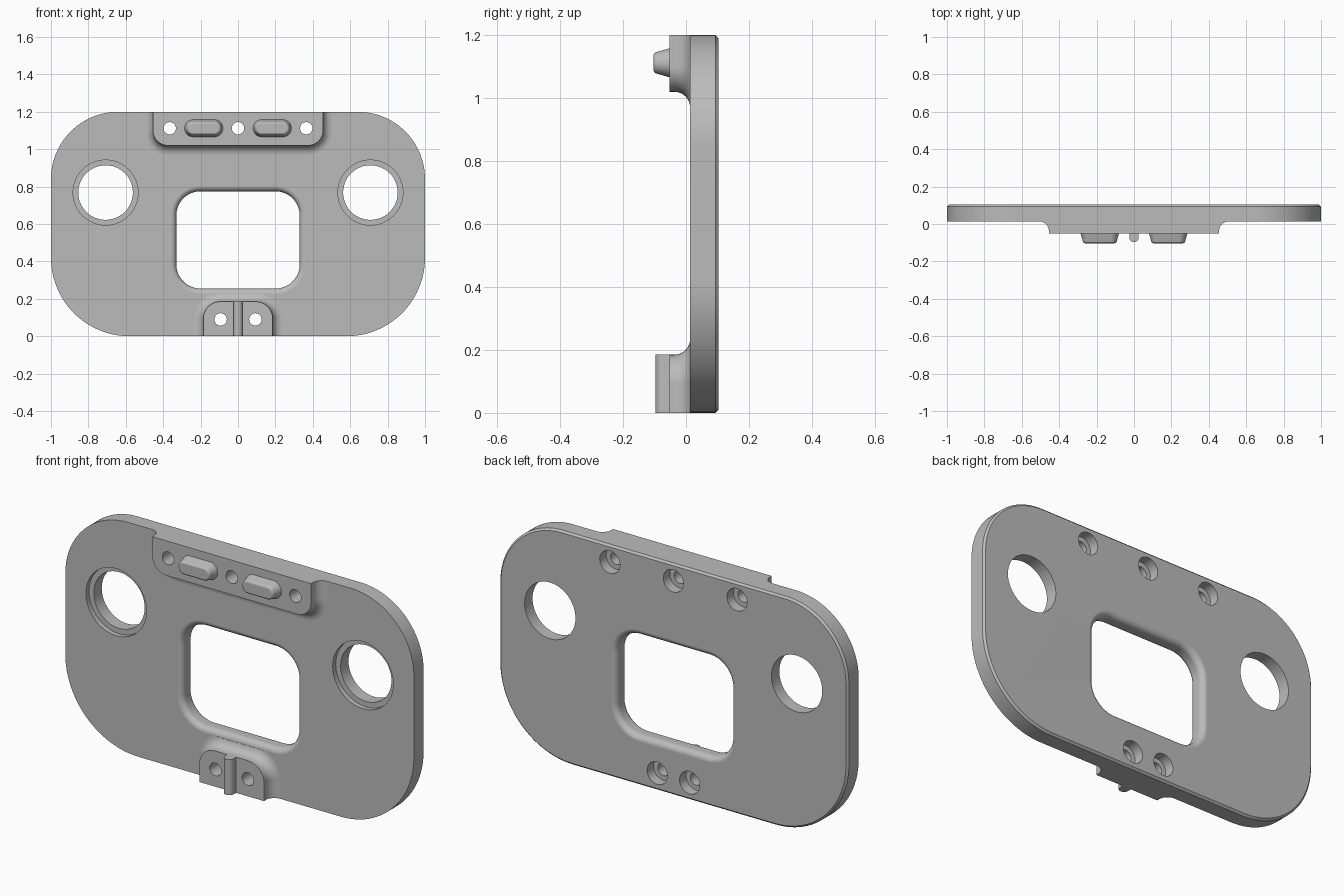
import bpy, bmesh
from math import sin, cos, pi, sqrt

cube = bpy.data.objects.get("Cube")
if cube:
    bpy.data.objects.remove(cube, do_unlink=True)

FRONT, BACK = 0.013, 0.103      # plate faces
MOUNT = -0.052                  # front of the raised mounts
TIP = -0.103                    # front of the pads
TOP = 1.2

grey = bpy.data.materials.new("grey")
grey.use_nodes = True
color = (0.5, 0.5, 0.5, 1)
grey.diffuse_color = color
grey.node_tree.nodes["Principled BSDF"].inputs["Base Color"].default_value = color


def rounded(x0, x1, z0, z1, low, high, steps=16):
    """Rounded rectangle with separate radii for lower and upper corners."""
    corners = [(x1, z0, -1, 1, low), (x1, z1, -1, -1, high),
               (x0, z1, 1, -1, high), (x0, z0, 1, 1, low)]
    loop = []
    for i, (x, z, sx, sz, r) in enumerate(corners):
        if r <= 0:
            loop.append((x, z))
            continue
        for k in range(steps + 1):
            a = (i - 1 + k / steps) * pi / 2
            loop.append((x + sx * r + r * cos(a), z + sz * r + r * sin(a)))
    return loop


def circle(x, z, r, steps=48):
    return [(x + r * cos(2 * pi * k / steps), z + r * sin(2 * pi * k / steps))
            for k in range(steps)]


def loft(name, sections):
    """Solid through (y, loop) sections, capped at both ends."""
    bm = bmesh.new()
    rings = [[bm.verts.new((x, y, z)) for x, z in loop] for y, loop in sections]
    n = len(rings[0])
    for a, b in zip(rings, rings[1:]):
        for i in range(n):
            j = (i + 1) % n
            bm.faces.new((a[i], a[j], b[j], b[i]))
    bm.faces.new(rings[0])
    bm.faces.new(rings[-1])
    bmesh.ops.recalc_face_normals(bm, faces=bm.faces)
    mesh = bpy.data.meshes.new(name)
    bm.to_mesh(mesh)
    bm.free()
    mesh.materials.append(grey)
    obj = bpy.data.objects.new(name, mesh)
    bpy.context.collection.objects.link(obj)
    return obj


def quarter(steps=8):
    return [k / steps * pi / 2 for k in range(steps + 1)]


# Main plate with a small chamfer on the back edge
def plate_outline(d):
    return rounded(-1 + d, 1 - d, d, TOP - d, 0.42 - d, 0.36 - d, 24)


plate = loft("plate", [(FRONT, plate_outline(0)), (BACK - 0.01, plate_outline(0)),
                       (BACK, plate_outline(0.01))])

# Raised mounts flowing into the plate through a concave fillet
FILLET = 0.05


def mount(name, outline):
    sections = [(FRONT - FILLET + FILLET * cos(t), outline(FILLET * (1 - sin(t))))
                for t in quarter()]
    return loft(name, sections + [(MOUNT, outline(0))])


top_mount = mount("top_mount", lambda d: rounded(
    -0.455 - d, 0.455 + d, 1.02 - d, TOP, 0.08 + d, 0))
bottom_mount = mount("bottom_mount", lambda d: rounded(
    -0.185 - d, 0.185 + d, 0, 0.185 + d, 0, 0.09 + d))


# Tapered pads with softened tips
def pad(name, x):
    def outline(d):
        w, h = 0.102 - d, 0.046 - d
        return rounded(x - w, x + w, 1.112 - h, 1.112 + h, h * 0.98, h * 0.98)
    soft = 0.012
    sections = [(MOUNT, outline(0)), (TIP + soft, outline(0.011))]
    sections += [(TIP + soft * (1 - sin(t)), outline(0.011 + soft * (1 - cos(t))))
                 for t in quarter(5)[1:]]
    return loft(name, sections)


pads = [pad("left_pad", 0.183), pad("right_pad", -0.183)]

# Upright rib with a round nose
NOSE = 0.025
rib_sections = [(MOUNT, rounded(-NOSE, NOSE, 0, 0.185, 0, 0))]
for t in quarter(7):
    w = max(NOSE * cos(t), 0.001)
    rib_sections.append((-0.072 - NOSE * sin(t), rounded(-w, w, 0, 0.185, 0, 0)))
rib = loft("center_rib", rib_sections)

# Cutters: window with rounded edges, stepped round openings, screw holes
EDGE = 0.03


def window_outline(d):
    return rounded(-0.33 - d, 0.33 + d, 0.255 - d, 0.775 + d, 0.13 + d, 0.13 + d)


front_edge = [(FRONT + EDGE * (1 - cos(t)), window_outline(EDGE * (1 - sin(t))))
              for t in quarter()]
back_edge = [(FRONT + BACK - y, loop) for y, loop in reversed(front_edge)]
cutters = [loft("window_cutter", [(-0.2, window_outline(EDGE))] + front_edge
                + back_edge + [(0.2, window_outline(EDGE))])]


def stepped_hole(x, z, front_r, back_r, step_y):
    cutters.append(loft("hole_cutter", [
        (-0.2, circle(x, z, front_r)), (step_y, circle(x, z, front_r)),
        (step_y, circle(x, z, back_r)), (0.2, circle(x, z, back_r))]))


for side in (-1, 1):
    stepped_hole(side * 0.708, 0.768, 0.174, 0.146, FRONT + 0.025)
    stepped_hole(side * 0.093, 0.09, 0.033, 0.058, 0.05)
for x in (-0.365, 0, 0.365):
    stepped_hole(x, 1.112, 0.033, 0.058, 0.05)

bodies = [plate, top_mount, bottom_mount]
for body in bodies:
    for cutter in cutters:
        mod = body.modifiers.new("cut", 'BOOLEAN')
        mod.operation, mod.solver, mod.object = 'DIFFERENCE', 'EXACT', cutter
depsgraph = bpy.context.evaluated_depsgraph_get()
cut_meshes = [bpy.data.meshes.new_from_object(b.evaluated_get(depsgraph)) for b in bodies]
for body, mesh in zip(bodies, cut_meshes):
    body.modifiers.clear()
    body.data = mesh
for cutter in cutters:
    bpy.data.objects.remove(cutter, do_unlink=True)

# Smooth curved surfaces while keeping flat faces clean
bpy.ops.object.select_all(action='DESELECT')
parts = bodies + pads + [rib]
for part in parts:
    part.select_set(True)
bpy.context.view_layer.objects.active = plate
bpy.ops.object.shade_smooth_by_angle(angle=pi / 6)
for part in parts:
    part.modifiers.new("flat_face_normals", 'WEIGHTED_NORMAL').keep_sharp = True
